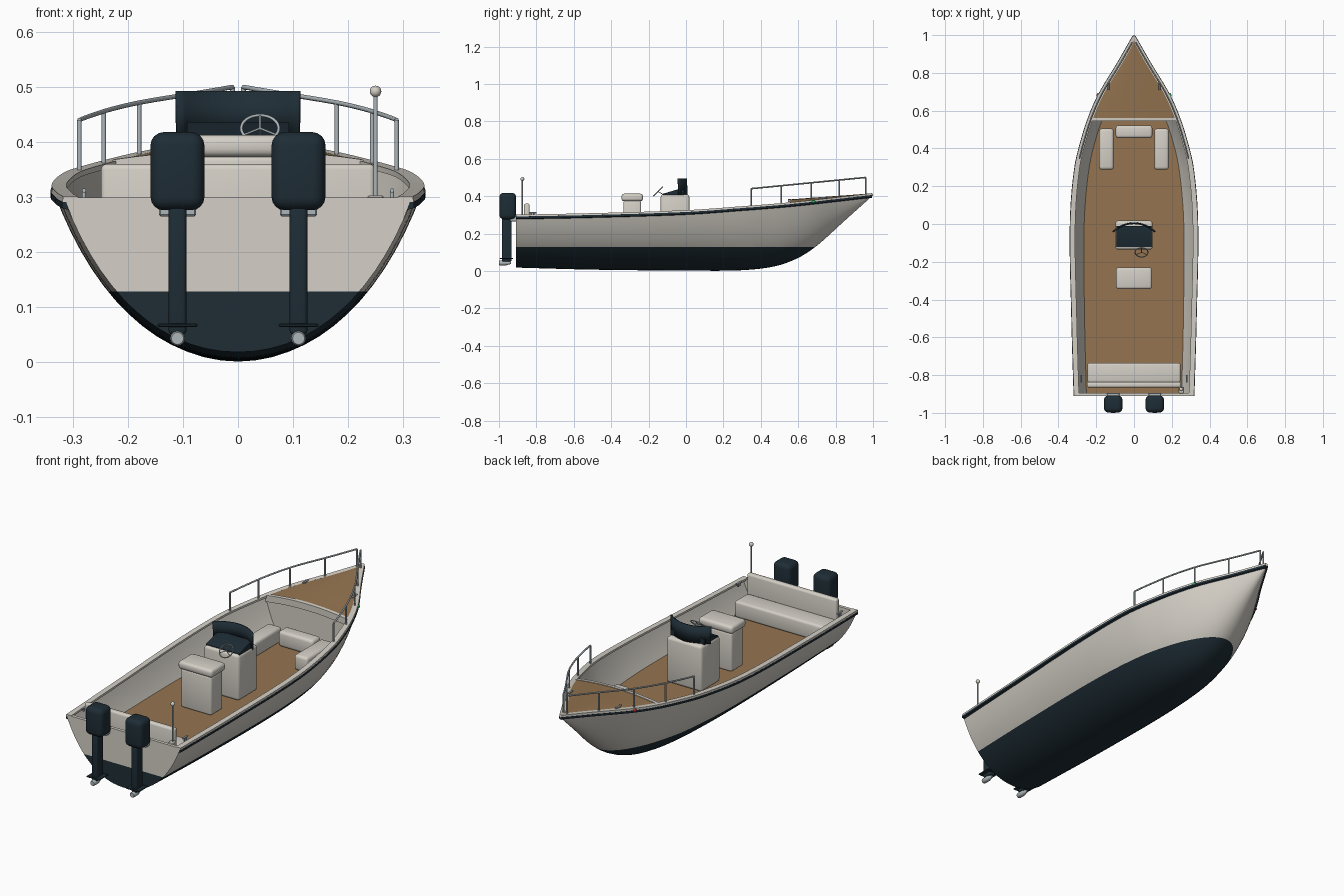
import bpy, bmesh, math
from mathutils import Vector

if "Cube" in bpy.data.objects:
    bpy.data.objects.remove(bpy.data.objects["Cube"])

def mat(name, c):
    m = bpy.data.materials.new(name)
    m.diffuse_color = (*c, 1)
    m.use_nodes = True
    m.node_tree.nodes["Principled BSDF"].inputs["Base Color"].default_value = m.diffuse_color
    return m

WHITE = mat("gelcoat", (.66, .63, .57))
NAVY = mat("navy", (.013, .026, .036))
WOOD = mat("teak", (.30, .175, .08))
METAL = mat("steel", (.42, .47, .49))
RED = mat("red", (.6, .03, .03))
GREEN = mat("green", (.02, .4, .1))
FLOOR, WATER = .18, .128

# hull stations: y, half beam, sheer height, keel height
KEYS = [(-.91, .315, .293, .018), (-.5, .327, .301, .007), (0, .335, .317, .002), (.3, .311, .338, .004),
        (.48, .267, .352, .026), (.6, .225, .363, .07), (.7, .178, .374, .135), (.85, .087, .391, .27), (.995, .004, .408, .40)]

def at(y):
    """Smooth half beam, sheer and keel at y."""
    n = len(KEYS)
    i = max([j for j in range(n - 1) if KEYS[j][0] <= y + 1e-6] or [0])
    def slope(j, c):
        a, b = KEYS[max(j - 1, 0)], KEYS[min(j + 1, n - 1)]
        return (b[c] - a[c]) / (b[0] - a[0])
    p, q = KEYS[i], KEYS[i + 1]
    d = q[0] - p[0]
    t = (y - p[0]) / d
    return [(2*t**3 - 3*t*t + 1) * p[c] + (t**3 - 2*t*t + t) * d * slope(i, c)
            + (3*t*t - 2*t**3) * q[c] + (t**3 - t*t) * d * slope(i + 1, c) for c in (1, 2, 3)]

def bez(t):
    return (3*(1-t)**2*t*.45 + 3*(1-t)*t*t*.8 + t**3, 3*(1-t)*t*t*.4 + t**3)

def half(y, z0=None, n=14, inset=0):
    """Half section from keel (or height z0) up to the sheer."""
    w, s, k = at(y)
    t0 = 0
    if z0 is not None:
        lo, hi = 0, 1
        for _ in range(30):
            t0 = (lo + hi) / 2
            if k + bez(t0)[1] * (s - k) < z0: lo = t0
            else: hi = t0
    out = []
    for i in range(n + 1):
        x, z = bez(t0 + (1 - t0) * i / n)
        out.append(Vector((max(x * w - inset, 0), y, k + z * (s - k))))
    return out

def flip(p): return Vector((-p[0], p[1], p[2]))
def ys(a, b, n): return [a + (b - a) * i / n for i in range(n + 1)]

def finish(ob, angle=35):
    bpy.ops.object.select_all(action='DESELECT')
    ob.select_set(True)
    bpy.context.view_layer.objects.active = ob
    bpy.ops.object.shade_smooth_by_angle(angle=math.radians(angle))
    return ob

def from_bm(name, bm, m, two_tone=False):
    bmesh.ops.remove_doubles(bm, verts=bm.verts, dist=1e-5)
    if two_tone:
        bmesh.ops.bisect_plane(bm, geom=bm.verts[:] + bm.edges[:] + bm.faces[:], plane_co=(0, 0, WATER), plane_no=(0, 0, 1))
        for f in bm.faces:
            f.material_index = int(f.calc_center_median().z < WATER)
    bmesh.ops.recalc_face_normals(bm, faces=bm.faces)
    me = bpy.data.meshes.new(name)
    bm.to_mesh(me)
    me.materials.append(m)
    if two_tone: me.materials.append(NAVY)
    ob = bpy.data.objects.new(name, me)
    bpy.context.collection.objects.link(ob)
    return finish(ob)

def loft(name, rows, m, closed=False, caps=False, two_tone=False):
    bm = bmesh.new()
    vs = [[bm.verts.new(p) for p in r] for r in rows]
    n = len(rows[0])
    for a, b in zip(vs, vs[1:]):
        for i in range(n if closed else n - 1):
            j = (i + 1) % n
            bm.faces.new((a[i], a[j], b[j], b[i]))
    if caps:
        bm.faces.new(vs[0]); bm.faces.new(vs[-1])
    return from_bm(name, bm, m, two_tone)

def box(name, lo, hi, m, r=.01, seg=3):
    bm = bmesh.new()
    bmesh.ops.create_cube(bm, size=1)
    for v in bm.verts:
        v.co = Vector([(a + b) / 2 + c * (b - a) for a, b, c in zip(lo, hi, v.co)])
    if r:
        bmesh.ops.bevel(bm, geom=bm.edges[:], offset=r, segments=seg, profile=.5, affect='EDGES')
    return from_bm(name, bm, m)

def tube(name, paths, r, m):
    cu = bpy.data.curves.new(name, 'CURVE')
    cu.dimensions = '3D'
    cu.bevel_depth, cu.bevel_resolution, cu.use_fill_caps = r, 2, True
    for path in paths:
        sp = cu.splines.new('POLY')
        sp.points.add(len(path) - 1)
        for q, p in zip(sp.points, path): q.co = (*p, 1)
    cu.materials.append(m)
    ob = bpy.data.objects.new(name, cu)
    bpy.context.collection.objects.link(ob)

def ball(name, loc, r, m, scale=(1, 1, 1)):
    bpy.ops.mesh.primitive_uv_sphere_add(segments=16, ring_count=10, radius=r, location=loc)
    ob = bpy.context.object
    ob.name, ob.scale = name, scale
    ob.data.materials.append(m)
    finish(ob, 60)

# hull shell and transom
Y = ys(-.91, .995, 60)
loft("hull", [[flip(p) for p in half(y)[:0:-1]] + half(y) for y in Y], WHITE, two_tone=True)
sec = [flip(p) for p in half(-.91)[:0:-1]] + half(-.91)
loft("transom", [[p + Vector((0, d, .006 * (p.z > .29))) for p in sec] for d in (0, .016)], WHITE, True, True, True)

# inner liner, cockpit floor, bow bulkhead
YI = ys(-.9, .555, 36)
inn = [half(y, FLOOR, 8, .007) for y in YI]
for side, f in (("right", lambda p: p), ("left", flip)):
    loft("liner_" + side, [[f(p) for p in r] for r in inn], WHITE)
loft("cockpit_floor", [[flip(r[0]), r[0]] for r in inn], WOOD)
b = inn[-1]
loft("bow_bulkhead", [[flip(p), p] for p in b], WHITE)

# gunwale caps and rub rails
for side, f in (("right", lambda p: p), ("left", flip)):
    cap, rub = [], []
    for y in Y:
        w, s, k = at(y)
        i = max(w - .024, 0)
        cap.append([f(Vector((x, y, s + z))) for x, z in ((w + .004, -.002), (w + .003, .008), (i, .008), (i, -.002))])
        rub.append([f(Vector((x, y, s + z))) for x, z in ((w - .004, -.001), (w + .005, -.002), (w + .005, -.013), (w - .008, -.017))])
    loft("gunwale_" + side, cap, WHITE, True, True)
    loft("rub_rail_" + side, rub, NAVY, True, True)
ball("stem_tip", (0, .993, .408), .007, WHITE)

# cambered bow deck with its aft coaming
def deck_row(y, dz=0):
    w, s, k = at(y)
    h = max(w - .018, .001)
    return [Vector((h * u, y, s + .007 + dz + .07 * w * (1 - u * u))) for u in ys(-1, 1, 12)]
loft("bow_deck", [deck_row(y) for y in ys(.555, .975, 20)], WOOD)
loft("deck_coaming", [deck_row(.545, -.03), deck_row(.545, .003), deck_row(.562, .003), deck_row(.562, -.03)], WHITE)

# helm console, dash, windscreen, wheel
box("console", (-.098, -.135, FLOOR), (.098, .018, .41), WHITE, .014)
prof = [(-.122, .402), (-.122, .413), (-.045, .436), (-.01, .436), (-.01, .402)]
loft("dash", [[(x, y, z) for y, z in prof] for x in (-.093, .093)], NAVY, True, True)
arc = [(x, .006 - .045 * (x / .111) ** 2) for x in ys(-.111, .111, 16)]
ws = loft("windscreen", [[(x, y, .408) for x, y in arc], [(x * 1.01, y - .004, .493) for x, y in arc]], NAVY)
so = ws.modifiers.new("thickness", 'SOLIDIFY')
so.thickness, so.offset = .006, 0
bpy.ops.mesh.primitive_torus_add(major_radius=.034, minor_radius=.0028, major_segments=32, minor_segments=8,
                                 location=(.04, -.15, .425), rotation=(math.radians(44), 0, 0))
wheel = bpy.context.object
wheel.name = "steering_wheel"
wheel.data.materials.append(METAL)
finish(wheel, 60)
c = Vector((.04, -.15, .425))
spokes = [[c, c + Vector((.034 * math.cos(a), .0245 * math.sin(a), .0236 * math.sin(a)))] for a in (math.pi/2, 3.67, 5.76)]
tube("wheel_spokes", spokes + [[c, (.04, -.115, .405)]], .002, METAL)

# seats
box("helm_seat_base", (-.085, -.335, FLOOR), (.085, -.24, .375), WHITE, .01)
box("helm_seat_cushion", (-.095, -.345, .373), (.095, -.23, .413), WHITE, .014)
box("stern_bench", (-.247, -.84, FLOOR), (.247, -.735, .262), WHITE, .012)
box("stern_backrest", (-.249, -.866, FLOOR), (.249, -.836, .36), WHITE, .01)
box("bow_seat_centre", (-.097, .455, FLOOR), (.097, .522, .258), WHITE, .014)
for s, side in ((1, "right"), (-1, "left")):
    xs = sorted((s * .108, s * .184))
    box("bow_seat_" + side, (xs[0], .288, FLOOR), (xs[1], .505, .258), WHITE, .014)

    # bow rail with posts
    def foot(y):
        w, z, k = at(y)
        return Vector((s * max(w - .014, .005), y, z + .004))
    def top(y):
        p = foot(y)
        p.z = .44 + .06 * (y - .348) / .612
        return p
    tube("bow_rail_" + side, [[top(y) for y in ys(.348, .96, 24)]] +
         [[foot(y), top(y)] for y in (.348, .51, .67, .82, .96)], .0042, METAL)

    # cleats and navigation lights
    for tag, x, y, z in (("bow", .135, .73, .392), ("stern", .28, -.82, .312)):
        tube(tag + "_cleat_" + side, [[(s * x, y - .02, z), (s * x, y + .02, z)]] +
             [[(s * x, y + d, z - .018), (s * x, y + d, z)] for d in (-.007, .007)], .004, METAL)
    ball("nav_light_" + side, (s * (at(.68)[0] + .003), .68, .37), .008, GREEN if s > 0 else RED, (.8, 1.6, .9))

    # outboard engine
    x = s * .11
    box("engine_cowl_" + side, (x - .049, -.998, .276), (x + .049, -.908, .418), NAVY, .024, 4)
    box("engine_leg_" + side, (x - .016, -.985, .05), (x + .016, -.932, .29), NAVY, .007)
    box("engine_plate_" + side, (x - .036, -.996, .064), (x + .036, -.925, .07), NAVY, .002, 1)
    box("engine_bracket_" + side, (x - .034, -.94, .265), (x + .034, -.895, .302), METAL, .003, 1)
    loft("propeller_hub_" + side, [[(x + r * math.cos(a), y, .043 + r * math.sin(a)) for a in ys(0, math.tau * 15 / 16, 15)]
         for y, r in ((-1, .011), (-.995, .0135), (-.962, .0135), (-.935, .005))], METAL, True, True)

# stern light mast
tube("stern_light_mast", [[(.25, -.875, .295), (.25, -.875, .485)]], .004, METAL)
ball("stern_light", (.25, -.875, .492), .0105, WHITE)
box("mast_base", (.235, -.897, .28), (.265, -.862, .303), WHITE, .003, 1)
